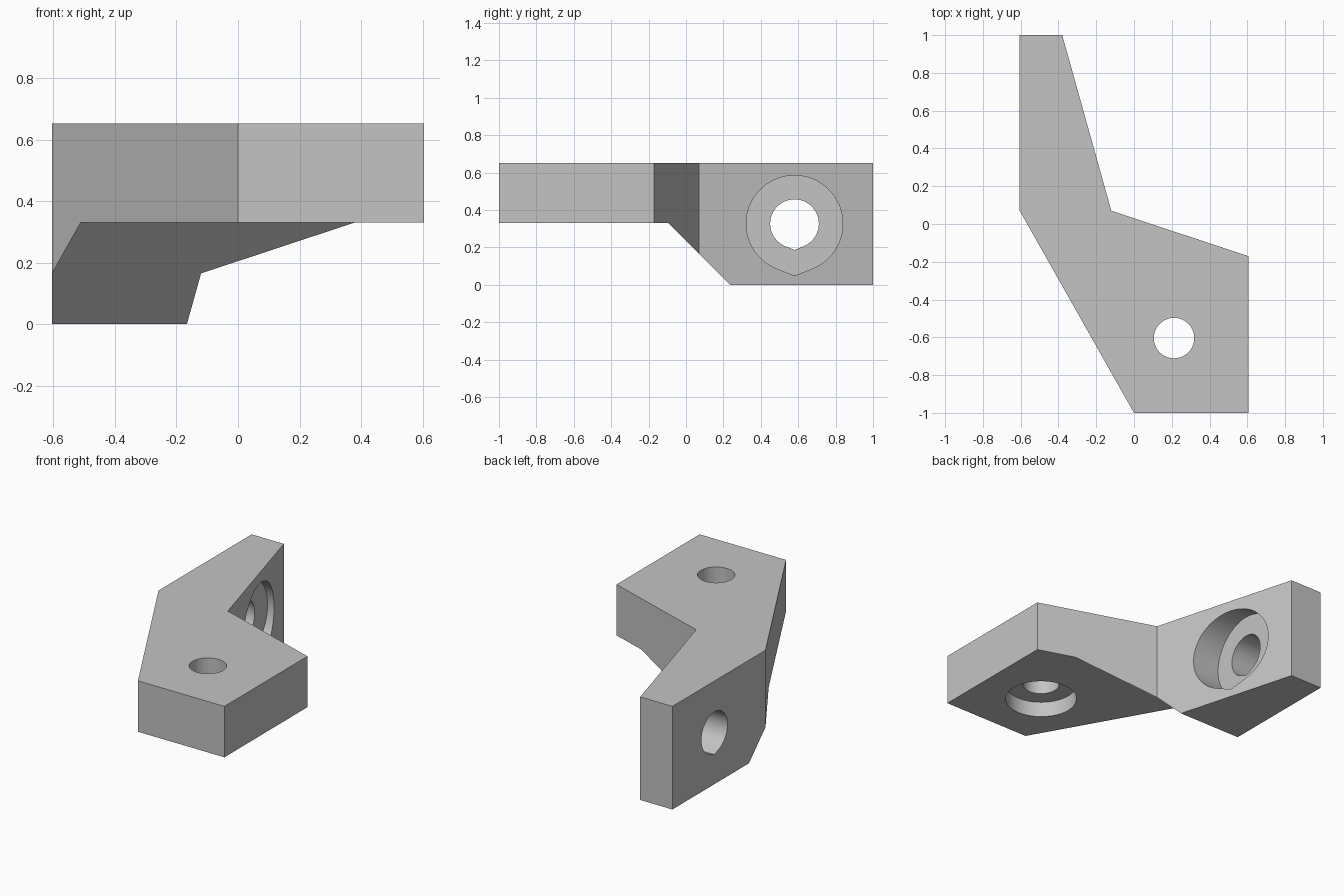
import bpy, bmesh, math
from mathutils import Matrix, Vector

cube = bpy.data.objects.get("Cube")
if cube:
    bpy.data.objects.remove(cube, do_unlink=True)

grey = bpy.data.materials.new("light grey")
grey.use_nodes = True
colour = (0.55, 0.55, 0.55, 1)
grey.diffuse_color = colour
grey.node_tree.nodes["Principled BSDF"].inputs["Base Color"].default_value = colour

# Matrix that maps profile (y, z, depth) onto an extrusion along x
ALONG_X = Matrix(((0, 0, 1, 0), (1, 0, 0, 0), (0, 1, 0, 0), (0, 0, 0, 1)))


def prism(name, points, low, high, matrix=Matrix()):
    """Extrude a flat profile from low to high."""
    bm = bmesh.new()
    face = bm.faces.new([bm.verts.new((u, v, low)) for u, v in points])
    ext = bmesh.ops.extrude_face_region(bm, geom=[face])
    verts = [g for g in ext["geom"] if isinstance(g, bmesh.types.BMVert)]
    bmesh.ops.translate(bm, verts=verts, vec=Vector((0, 0, high - low)))
    bm.transform(matrix)
    bmesh.ops.recalc_face_normals(bm, faces=bm.faces)
    mesh = bpy.data.meshes.new(name)
    bm.to_mesh(mesh)
    bm.free()
    mesh.materials.append(grey)
    obj = bpy.data.objects.new(name, mesh)
    bpy.context.collection.objects.link(obj)
    return obj


def circle(u, v, r, gap=0.0, steps=72):
    """Circle starting beside straight down; a gap angle closes with a tangent point."""
    start = -math.pi / 2 + gap
    sweep = 2 * (math.pi - gap)
    count = steps + 1 if gap else steps
    pts = [(u + r * math.cos(start + sweep * i / steps),
            v + r * math.sin(start + sweep * i / steps)) for i in range(count)]
    if gap:
        pts.append((u, v - r / math.cos(gap)))
    return pts


# Bracket body: plan outline at full height
outline = [(0, -1), (0.605, -1), (0.605, -0.17), (-0.12, 0.07),
           (-0.38, 1), (-0.605, 1), (-0.605, 0.07)]
body = prism("bracket_body", outline, 0, 0.652)

# Cutters: underside relief, then the two counterbored screw holes
relief = [(-1.2, -0.2), (0.435, -0.2), (-0.095, 0.33), (-1.2, 0.33)]
tip = math.radians(22)
cutters = [
    prism("underside_cutter", relief, -1, 1, ALONG_X),
    prism("plate_hole_cutter", circle(0.212, -0.604, 0.107), 0.2, 0.8),
    prism("plate_counterbore_cutter", circle(0.212, -0.604, 0.21), 0.2, 0.428),
    prism("wall_hole_cutter", circle(0.58, 0.327, 0.13, tip), -0.8, 0.2, ALONG_X),
    prism("wall_counterbore_cutter", circle(0.58, 0.327, 0.258, tip), -0.38, 0.2, ALONG_X),
]
bpy.ops.object.select_all(action="DESELECT")
body.select_set(True)
bpy.context.view_layer.objects.active = body
for cutter in cutters:
    mod = body.modifiers.new(cutter.name, "BOOLEAN")
    mod.operation = "DIFFERENCE"
    mod.solver = "EXACT"
    mod.object = cutter
    bpy.ops.object.modifier_apply(modifier=mod.name)
for cutter in cutters:
    bpy.data.objects.remove(cutter, do_unlink=True)

# Smooth bores, crisp edges
bpy.ops.object.shade_smooth_by_angle(angle=math.radians(15))
